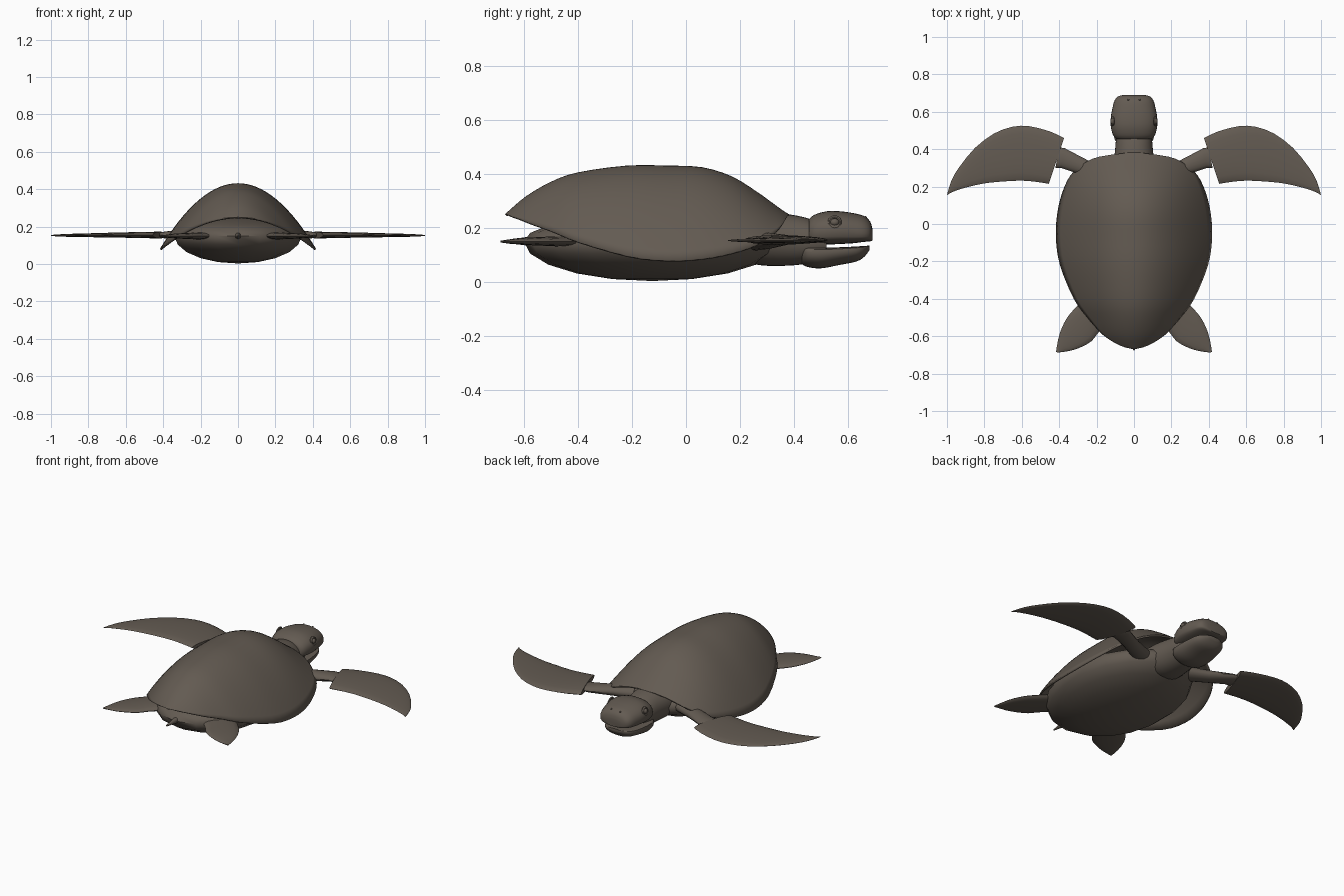
import bpy, bmesh, math
from mathutils import Vector

if "Cube" in bpy.data.objects:
    bpy.data.objects.remove(bpy.data.objects["Cube"], do_unlink=True)

skin = bpy.data.materials.new("grey brown skin")
skin.use_nodes = True
COLOUR = (0.125, 0.104, 0.084, 1)
skin.diffuse_color = COLOUR
skin.node_tree.nodes["Principled BSDF"].inputs["Base Color"].default_value = COLOUR


def finish(name, bm, mirror=False, angle=40):
    """Turn a bmesh into a smooth shaded object, optionally mirrored in x."""
    mesh = bpy.data.meshes.new(name)
    bm.to_mesh(mesh)
    bm.free()
    mesh.materials.append(skin)
    ob = bpy.data.objects.new(name, mesh)
    bpy.context.collection.objects.link(ob)
    bpy.ops.object.select_all(action='DESELECT')
    ob.select_set(True)
    bpy.context.view_layer.objects.active = ob
    bpy.ops.object.shade_smooth_by_angle(angle=math.radians(angle))
    if mirror:
        ob.modifiers.new("Mirror", 'MIRROR').use_clip = False
    return ob


def resample(rows, n):
    """Smooth curve through rows of numbers, n steps per span."""
    rows = [Vector(r) for r in rows]
    out = []
    for i in range(len(rows) - 1):
        a, b = rows[max(i - 1, 0)], rows[i]
        c, d = rows[i + 1], rows[min(i + 2, len(rows) - 1)]
        for k in range(n):
            t = k / n
            out.append(b + (c - a) * t / 2 + (a * 2 - b * 5 + c * 4 - d) * t * t / 2
                       + (b * 3 - a - c * 3 + d) * t ** 3 / 2)
    return out + [rows[-1]]


def loft(rings, closed=True):
    """Skin a list of equal rings; closed rings are capped at both ends."""
    bm = bmesh.new()
    loops = [[bm.verts.new(p) for p in ring] for ring in rings]
    n = len(loops[0])
    for a, b in zip(loops, loops[1:]):
        for j in range(n if closed else n - 1):
            k = (j + 1) % n
            bm.faces.new((a[j], a[k], b[k], b[j]))
    if closed:
        bm.faces.new(loops[0])
        bm.faces.new(loops[-1])
    bmesh.ops.remove_doubles(bm, verts=bm.verts, dist=0.0005)
    bmesh.ops.recalc_face_normals(bm, faces=bm.faces)
    return bm


# Shell: parabolic arches whose rim drops towards the sides (y, half width, top)
arches = [(-.67, 0, .25), (-.65, .075, .268), (-.59, .17, .318), (-.5, .25, .37),
          (-.4, .322, .405), (-.22, .396, .43), (-.07, .418, .43), (.06, .41, .424),
          (.17, .383, .39), (.26, .34, .335), (.32, .275, .292), (.36, .185, .263),
          (.385, 0, .248)]
rings = []
for y, w, top in resample(arches, 3):
    w = max(w, 0)
    rim = min(.25 - .17 * (w / .418) ** 2, top)
    arch = []
    for j in range(33):
        s = j / 16 - 1
        arch.append((w * s, y, top - (top - rim) * s * s))
    rings.append(arch)
bm = loft(rings, closed=False)
if sum(f.normal.z * f.calc_area() for f in bm.faces) < 0:
    bmesh.ops.reverse_faces(bm, faces=bm.faces)
shell = finish("shell", bm)
wall = shell.modifiers.new("Thickness", 'SOLIDIFY')
wall.thickness = 0.01
wall.offset = -1

# Belly: coarse ellipsoid, flatter above
bm = bmesh.new()
bmesh.ops.create_uvsphere(bm, u_segments=18, v_segments=10, radius=1)
for v in bm.verts:
    x, y, z = v.co
    v.co = (.345 * x, -.125 + .475 * y, .15 + z * (.147 if z < 0 else .1))
finish("belly", bm, angle=60)


def body(name, sections, up, down, n=32):
    """Loft along y from (y, half width, top, bottom, widest height)."""
    rings = []
    for y, w, top, bottom, mid in resample(sections, 3):
        ring = []
        for j in range(n):
            a = math.tau * j / n
            c, s = math.cos(a), math.sin(a)
            h = (top - mid) * abs(s) ** up if s > 0 else (bottom - mid) * abs(s) ** down
            ring.append((w * math.copysign(abs(c) ** .9, c), y, mid + h))
        rings.append(ring)
    return finish(name, loft(rings), angle=50)


body("neck", [(.18, .13, .25, .09, .16), (.27, .12, .26, .062, .16), (.38, .103, .25, .06, .155),
              (.46, .095, .232, .07, .15), (.52, .08, .2, .09, .145)], 1, 1)
body("head", [(.455, .095, .232, .14, .18), (.475, .112, .248, .138, .185),
              (.52, .124, .261, .138, .19), (.57, .124, .261, .14, .19),
              (.62, .115, .254, .143, .185), (.66, .104, .243, .148, .18),
              (.682, .085, .222, .15, .18), (.69, .055, .195, .153, .175)], .9, .5)
body("lower_jaw", [(.43, .08, .125, .065, .11), (.45, .102, .13, .055, .11),
                   (.5, .11, .128, .05, .11), (.57, .106, .128, .063, .115),
                   (.63, .094, .131, .075, .12), (.66, .072, .133, .093, .123),
                   (.678, .035, .134, .116, .126)], .4, .9)


def flipper(name, stations, n=16):
    """Lens sections from (lead x, lead y, trail x, trail y, half thickness, z)."""
    rings = []
    for lx, ly, tx, ty, h, z in stations:
        lead, trail = Vector((lx, ly, z)), Vector((tx, ty, z))
        mid, half = (lead + trail) / 2, (lead - trail) / 2
        rings.append([mid + half * math.cos(a) + Vector((0, 0, h * math.sin(a)))
                      for a in (math.tau * j / n for j in range(n))])
    return finish(name, loft(rings), mirror=True)


# Front limbs: rounded arm, then a wide blade with a stepped root
flipper("front_arms", [(.14, .3, .17, .2, .035, .15), (.246, .34, .3, .27, .03, .152),
                       (.37, .405, .39, .3, .02, .155), (.4, .41, .42, .3, .015, .155)])
blade = [(.374, .46, .455, .215, .018, .155), (.45, .495, .52, .225, .017, .155),
         (.56, .523, .6, .232, .015, .155), (.65, .52, .69, .228, .013, .155),
         (.75, .483, .78, .22, .011, .154), (.85, .407, .86, .205, .009, .154),
         (.93, .31, .93, .186, .007, .153), (.975, .235, .973, .17, .005, .153),
         (1, .155, .995, .157, .002, .153)]
flipper("front_flippers", resample(blade, 2))

# Rear limbs
paddle = [(.2, -.33, .08, -.47, .022, .15), (.315, -.45, .19, -.58, .017, .15),
          (.357, -.5, .225, -.625, .015, .15), (.388, -.56, .28, -.657, .012, .15),
          (.406, -.62, .337, -.677, .008, .149), (.417, -.685, .402, -.687, .003, .149)]
flipper("rear_flippers", resample(paddle, 2))

# Tail: short cone
bm = bmesh.new()
bmesh.ops.create_cone(bm, segments=14, radius1=.022, radius2=.004, depth=.13, cap_ends=True)
for v in bm.verts:
    x, y, z = v.co
    v.co = (x, -.61 - z, .15 + y)
finish("tail", bm)


def bead(name, place, size):
    """Squashed ball, mirrored to both sides."""
    bm = bmesh.new()
    bmesh.ops.create_uvsphere(bm, u_segments=16, v_segments=10, radius=1)
    for v in bm.verts:
        v.co = Vector(place) + Vector(a * b for a, b in zip(v.co, size))
    finish(name, bm, mirror=True)


bead("eyes", (.113, .55, .22), (.014, .017, .014))
bead("nostrils", (.03, .664, .238), (.005, .005, .005))

# Eyelids: rings around the eyes
bm = bmesh.new()
rings = []
for i in range(24):
    a = math.tau * i / 24
    out = Vector((-.25 * math.sin(a), math.cos(a), math.sin(a)))
    ring = []
    for j in range(8):
        b = math.tau * j / 8
        ring.append(Vector((.114, .55, .22)) + out * (.02 + .006 * math.cos(b))
                    + Vector((.006 * math.sin(b), 0, 0)))
    rings.append(ring)
loops = [[bm.verts.new(p) for p in ring] for ring in rings]
for i in range(24):
    a, b = loops[i], loops[(i + 1) % 24]
    for j in range(8):
        k = (j + 1) % 8
        bm.faces.new((a[j], a[k], b[k], b[j]))
bmesh.ops.recalc_face_normals(bm, faces=bm.faces)
finish("eyelids", bm, mirror=True)
